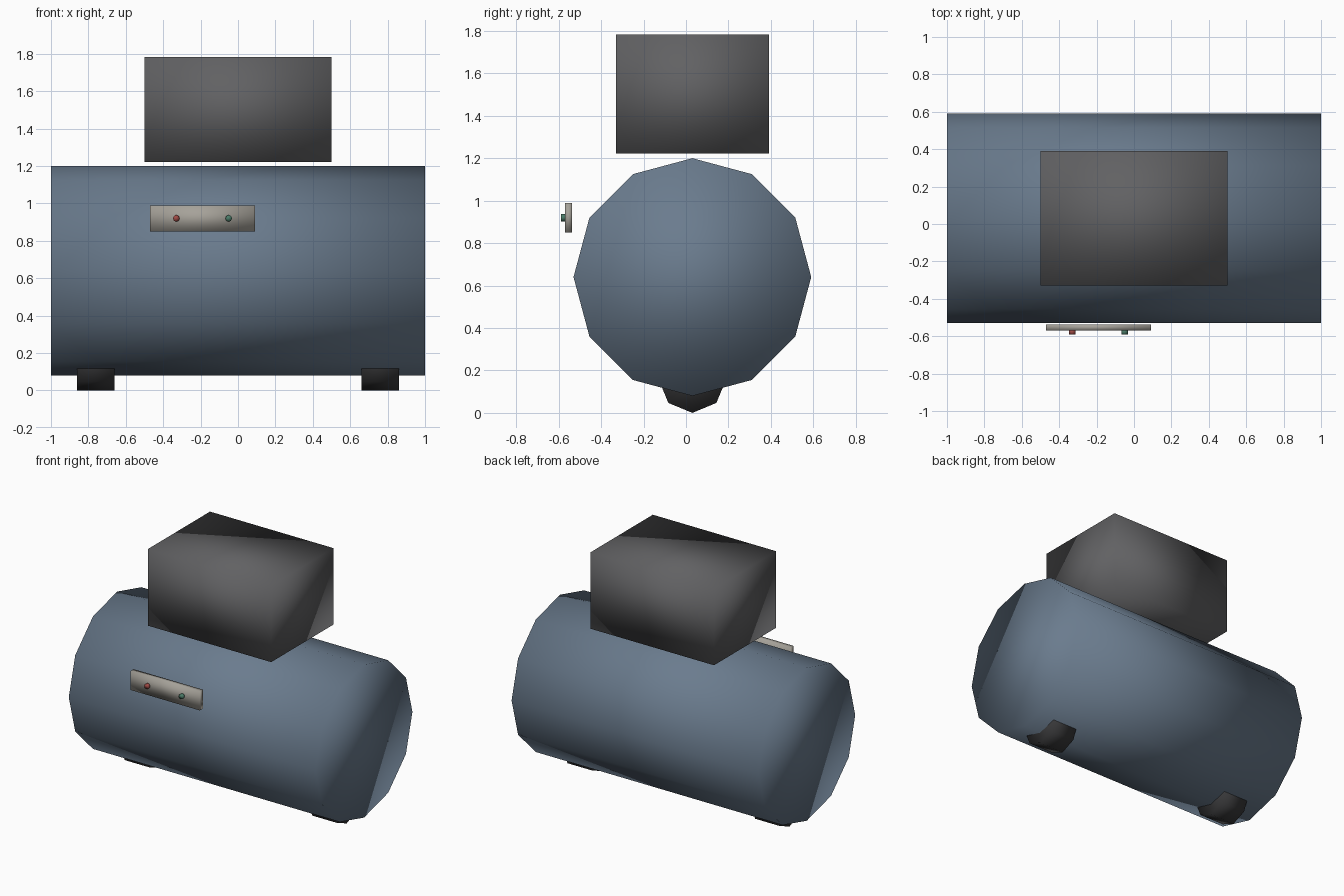
import bpy
import math

if "Cube" in bpy.data.objects:
    bpy.data.objects.remove(bpy.data.objects["Cube"])


def finish(obj, name, color):
    obj.name = name
    mat = bpy.data.materials.new(name + "_paint")
    mat.diffuse_color = (*color, 1)
    mat.use_nodes = True
    mat.node_tree.nodes["Principled BSDF"].inputs["Base Color"].default_value = mat.diffuse_color
    obj.data.materials.append(mat)
    bpy.ops.object.transform_apply(location=False, rotation=True, scale=True)
    bpy.ops.object.shade_smooth()  # soft normals across every edge


def box(name, center, size, color):
    bpy.ops.mesh.primitive_cube_add(size=1, location=center)
    obj = bpy.context.object
    obj.scale = size
    finish(obj, name, color)


def cylinder(name, center, radius, length, sides, axis, color):
    rot = (0, math.pi / 2, 0) if axis == "X" else (math.pi / 2, 0, 0)
    bpy.ops.mesh.primitive_cylinder_add(vertices=sides, radius=radius, depth=length,
                                        location=center, rotation=rot)
    finish(bpy.context.object, name, color)


BLUE = (0.145, 0.2, 0.27)
DARK = (0.12, 0.12, 0.125)
BLACK = (0.04, 0.04, 0.042)
BEIGE = (0.38, 0.36, 0.32)
RED = (0.35, 0.07, 0.06)
GREEN = (0.07, 0.2, 0.14)

# Horizontal tank
cylinder("tank", (0, 0.03, 0.64), 0.56, 2.0, 12, "X", BLUE)

# Motor housing floating just above the tank
box("motor_housing", (0, 0.03, 1.502), (1.0, 0.72, 0.56), DARK)

# Round feet sunk into the tank's underside
for side, x in (("left", -0.76), ("right", 0.76)):
    cylinder(side + "_foot", (x, 0.03, 0.16), 0.16, 0.2, 8, "X", BLACK)

# Control panel with two buttons
box("control_panel", (-0.19, -0.553, 0.92), (0.56, 0.034, 0.14), BEIGE)
for name, x, color in (("red_button", -0.33, RED), ("green_button", -0.05, GREEN)):
    cylinder(name, (x, -0.577, 0.92), 0.018, 0.026, 8, "Y", color)
